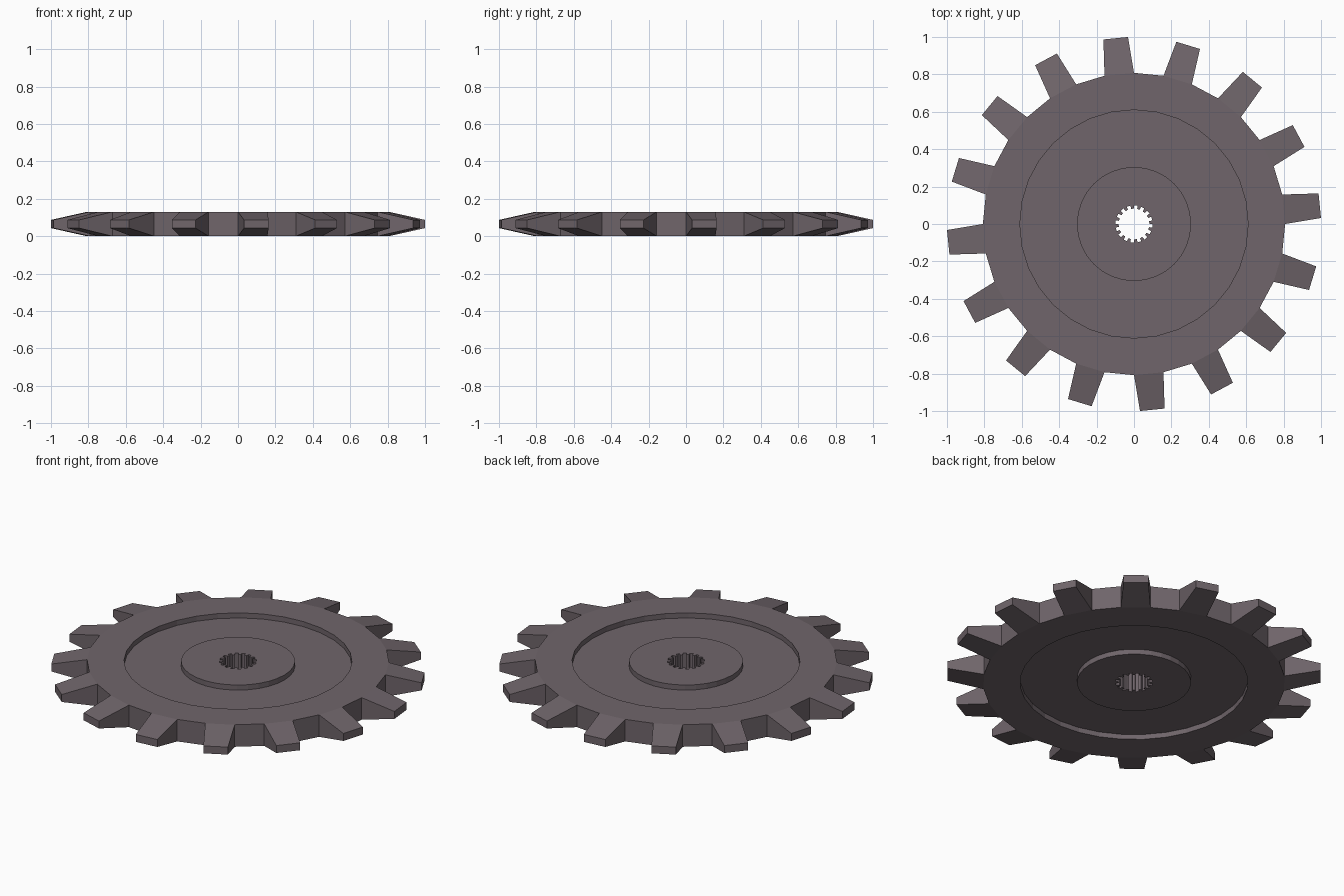
import bpy, bmesh, math
from mathutils import Vector

if "Cube" in bpy.data.objects:
    bpy.data.objects.remove(bpy.data.objects["Cube"])

N = 32          # body segments, a tooth on every other one
H = 0.13        # thickness
D = 0.03        # recess depth

# Closed cross-section (radius, z): bore, hub, recess, rim, mirrored below
profile = [(0.10, H), (0.305, H), (0.305, H - D), (0.61, H - D), (0.61, H), (0.808, H),
           (0.808, 0), (0.61, 0), (0.61, D), (0.305, D), (0.305, 0), (0.10, 0)]

bm = bmesh.new()
rings = []
for i in range(N):
    a = 2 * math.pi * i / N
    rings.append([bm.verts.new((r * math.cos(a), r * math.sin(a), z)) for r, z in profile])

outer, bore = [], []
P = len(profile)
for i in range(N):
    a, b = rings[i], rings[(i + 1) % N]
    for j in range(P):
        k = (j + 1) % P
        f = bm.faces.new((a[j], a[k], b[k], b[j]))
        if i % 2 == 0 and j == 5:
            outer.append((f, i))
        if i % 2 == 0 and j == P - 1:
            bore.append((f, i))


def grow_tooth(face, i, radius, half_w, half_h):
    """Extrude a wall face to a flat tip at the given radius and size."""
    ang = 2 * math.pi * (i + 0.5) / N
    rad = Vector((math.cos(ang), math.sin(ang), 0))
    tan = Vector((-math.sin(ang), math.cos(ang), 0))
    tip = bmesh.ops.extrude_discrete_faces(bm, faces=[face])['faces'][0]
    for v in tip.verts:
        s = math.copysign(1, v.co.dot(tan))
        t = math.copysign(1, v.co.z - H / 2)
        v.co = rad * radius + tan * s * half_w + Vector((0, 0, H / 2 + t * half_h))


# Outer teeth taper to a thin tip; bore splines point inward
for f, i in outer:
    grow_tooth(f, i, 0.998, 0.066, 0.022)
for f, i in bore:
    grow_tooth(f, i, 0.082, 0.007, H / 2)

bmesh.ops.recalc_face_normals(bm, faces=bm.faces)
mesh = bpy.data.meshes.new("gear_wheel")
bm.to_mesh(mesh)
bm.free()
gear = bpy.data.objects.new("gear_wheel", mesh)
bpy.context.collection.objects.link(gear)

# Dull mauve-grey metal
mat = bpy.data.materials.new("gear_metal")
mat.diffuse_color = (0.16, 0.13, 0.145, 1)
mat.use_nodes = True
mat.node_tree.nodes["Principled BSDF"].inputs["Base Color"].default_value = mat.diffuse_color
mesh.materials.append(mat)
